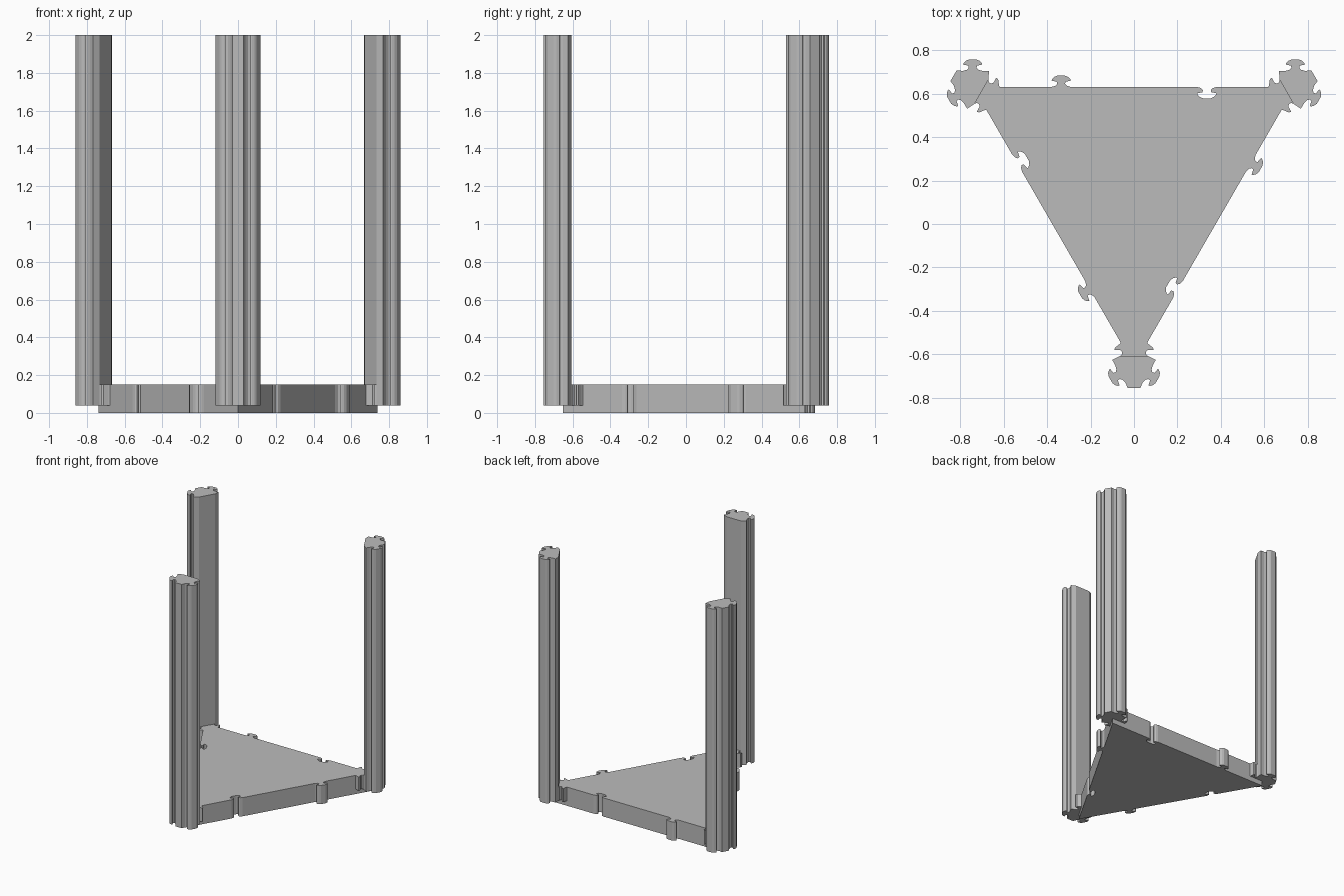
import bpy, bmesh, math
from mathutils import Matrix, Vector

cube = bpy.data.objects.get("Cube")
if cube:
    bpy.data.objects.remove(cube, do_unlink=True)

CENTRE = Vector((0, 0.203))   # centre of the three-fold symmetry
INRADIUS = 0.427              # centre to each plate edge
PLATE_TOP = 0.15
POST_BOTTOM = 0.04

grey = bpy.data.materials.new("grey_plastic")
grey.use_nodes = True
grey.diffuse_color = (0.5, 0.5, 0.5, 1)
grey.node_tree.nodes["Principled BSDF"].inputs["Base Color"].default_value = (0.5, 0.5, 0.5, 1)


def turn(points, k):
    """Rotate points by k thirds of a turn about the symmetry centre."""
    rot = Matrix.Rotation(math.tau * k / 3, 2)
    return [rot @ Vector(p) + CENTRE for p in points]


def prism(name, outline, bottom, top):
    """Extrude a closed outline into a flat-shaded solid."""
    bm = bmesh.new()
    face = bm.faces.new([bm.verts.new((p[0], p[1], bottom)) for p in outline])
    out = bmesh.ops.extrude_face_region(bm, geom=[face])
    moved = [v for v in out["geom"] if isinstance(v, bmesh.types.BMVert)]
    bmesh.ops.translate(bm, verts=moved, vec=(0, 0, top - bottom))
    bmesh.ops.recalc_face_normals(bm, faces=bm.faces)
    mesh = bpy.data.meshes.new(name)
    bm.to_mesh(mesh)
    bm.free()
    mesh.materials.append(grey)
    obj = bpy.data.objects.new(name, mesh)
    bpy.context.collection.objects.link(obj)
    return obj


# Mushroom-shaped clip: half width and height above its edge
half_clip = [(0.045, 0), (0.027, 0.005), (0.018, 0.014), (0.02, 0.024),
             (0.044, 0.029), (0.042, 0.036), (0.032, 0.046), (0.018, 0.052)]
clip = half_clip + [(-w, h) for w, h in reversed(half_clip)]

# Triangular base plate: each edge has one socket and one clip
corner = INRADIUS * math.sqrt(3)
edge = [(corner, INRADIUS)]
edge += [(0.335 + w, INRADIUS - h) for w, h in clip]
edge += [(-0.335 + w, INRADIUS + h) for w, h in clip]
prism("base_plate", sum((turn(edge, k) for k in range(3)), []), 0, PLATE_TOP)

# Post section: flat inner face, two angled faces with clips, narrow outer face
along, out = Vector((0.5, 0.866)), Vector((0.866, -0.5))
clip_root = Vector((0.063, -0.893))
half_post = [Vector((0.065, -0.81)), Vector((0.1, -0.828))]
half_post += [clip_root + along * w + out * h for w, h in clip]
half_post += [Vector((0.028, -0.958))]
post = half_post + [Vector((-p.x, p.y)) for p in reversed(half_post)]

# Tenon joining each post to a plate corner
half_tenon = [(0.058, -0.745), (0.066, -0.755), (0.088, -0.772), (0.09, -0.783),
              (0.062, -0.783), (0.054, -0.792), (0.055, -0.802), (0.065, -0.812)]
tenon = half_tenon + [(-x, y) for x, y in reversed(half_tenon)]

for k, place in enumerate(("front", "back_left", "back_right")):
    prism(place + "_post", turn(post, k), POST_BOTTOM, 2)
    prism(place + "_tenon", turn(tenon, k), POST_BOTTOM, PLATE_TOP)
